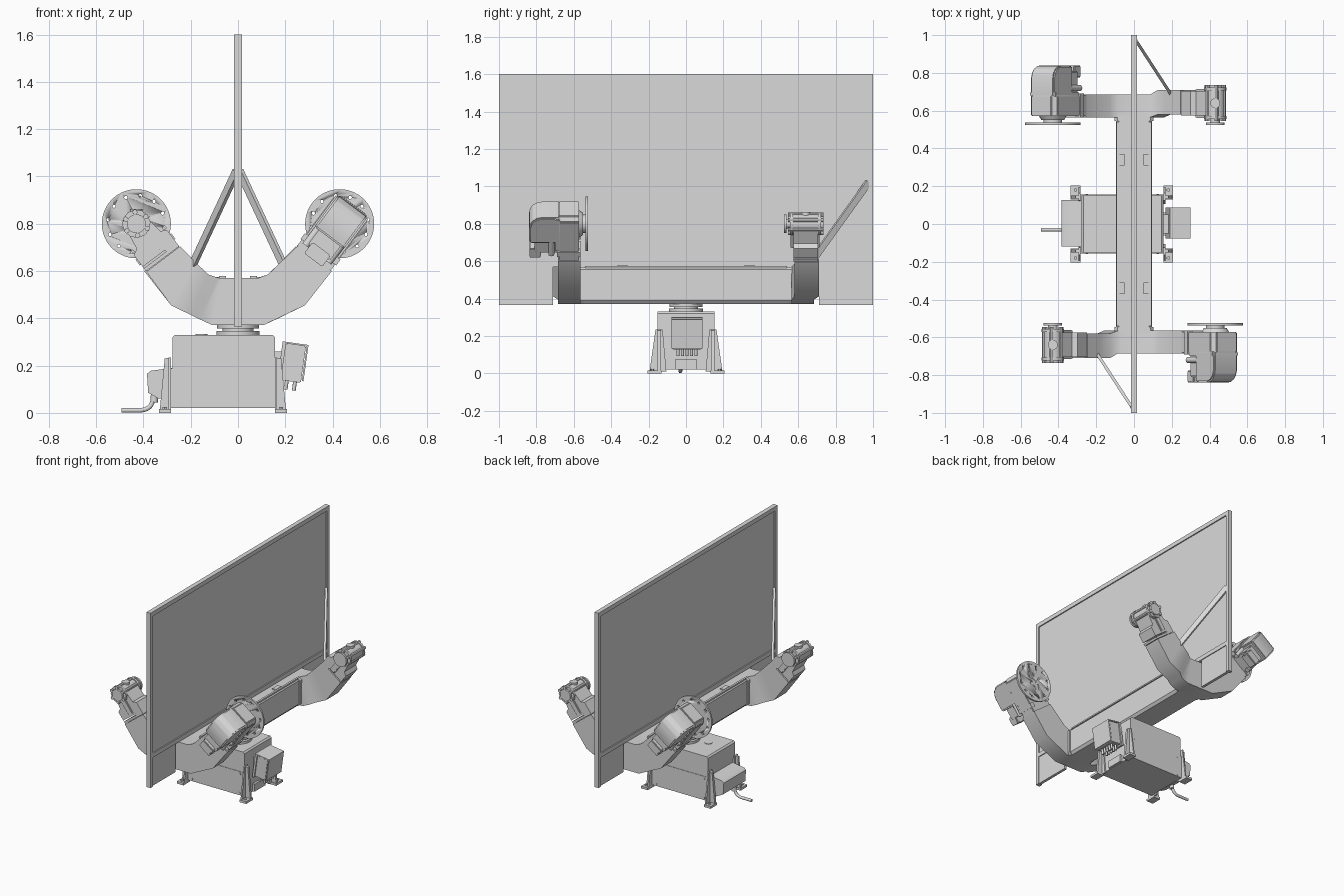
import bpy, bmesh, math
from mathutils import Matrix, Vector

cube = bpy.data.objects.get("Cube")
if cube:
    bpy.data.objects.remove(cube, do_unlink=True)

grey = bpy.data.materials.new("light grey")
grey.use_nodes = True
grey.diffuse_color = (0.7, 0.7, 0.7, 1)
grey.node_tree.nodes["Principled BSDF"].inputs["Base Color"].default_value = (0.7, 0.7, 0.7, 1)
I = Matrix.Identity(4)
T = Matrix.Translation


def finish(name, bm, m=I, bevel=0):
    """Turn a bmesh into an object, smooth with sharp edges kept."""
    if bevel:
        bmesh.ops.bevel(bm, geom=bm.edges[:], offset=bevel, segments=2, affect='EDGES')
    bmesh.ops.transform(bm, matrix=m, verts=bm.verts[:])
    bmesh.ops.recalc_face_normals(bm, faces=bm.faces[:])
    for f in bm.faces:
        f.smooth = True
    for e in bm.edges:
        e.smooth = len(e.link_faces) == 2 and e.calc_face_angle(0) < 0.6
    me = bpy.data.meshes.new(name)
    bm.to_mesh(me)
    bm.free()
    me.materials.append(grey)
    ob = bpy.data.objects.new(name, me)
    bpy.context.collection.objects.link(ob)
    return ob


def box(name, x, y, z, m=I, bevel=0):
    bm = bmesh.new()
    s = Matrix.Diagonal((x[1] - x[0], y[1] - y[0], z[1] - z[0], 1))
    c = Vector(((x[0] + x[1]) / 2, (y[0] + y[1]) / 2, (z[0] + z[1]) / 2))
    bmesh.ops.create_cube(bm, size=1, matrix=T(c) @ s)
    return finish(name, bm, m, bevel)


def prism(name, pts, y0, y1, m=I, bevel=0):
    """Extrude an (x, z) outline along y."""
    bm = bmesh.new()
    f = bm.faces.new([bm.verts.new((x, y0, z)) for x, z in pts])
    r = bmesh.ops.extrude_face_region(bm, geom=[f])
    vs = [v for v in r['geom'] if isinstance(v, bmesh.types.BMVert)]
    bmesh.ops.translate(bm, verts=vs, vec=(0, y1 - y0, 0))
    return finish(name, bm, m, bevel)


def add_rod(bm, p0, p1, r, n=32, r2=None):
    a, b = Vector(p0), Vector(p1)
    q = (b - a).to_track_quat('Z', 'Y').to_matrix().to_4x4()
    bmesh.ops.create_cone(bm, cap_ends=True, segments=n, radius1=r, radius2=r if r2 is None else r2,
                          depth=(b - a).length, matrix=T((a + b) / 2) @ q)


def rods(name, items, m=I, n=32):
    bm = bmesh.new()
    for it in items:
        add_rod(bm, it[0], it[1], it[2], n, it[3] if len(it) > 3 else None)
    return finish(name, bm, m)


def ring(count, r, y0, y1, size, phase=0.0):
    out = []
    for i in range(count):
        a = 2 * math.pi * (i + phase) / count
        x, z = r * math.cos(a), r * math.sin(a)
        out.append(((x, y0, z), (x, y1, z), size))
    return out


# Dividing screen with frame
box("screen_panel", (-0.008, 0.008), (-0.98, 0.98), (0.59, 1.58))
box("screen_top_rail", (-0.016, 0.016), (-1, 1), (1.57, 1.6))
box("screen_mid_rail", (-0.016, 0.016), (-0.98, 0.98), (0.57, 0.6))
for s in (-1, 1):
    side = "front" if s < 0 else "back"
    box(side + "_screen_post", (-0.016, 0.016), sorted((s * 0.972, s)), (0.365, 1.59))
    box(side + "_screen_cheek", (-0.01, 0.01), sorted((s * 0.71, s * 0.98)), (0.367, 0.58))

# Main beam with end collars and edge strips
beam = [(-0.095, 0.39), (-0.08, 0.372), (0.08, 0.372), (0.095, 0.39),
        (0.095, 0.555), (0.08, 0.57), (-0.08, 0.57), (-0.095, 0.555)]
prism("main_beam", beam, -0.58, 0.58)
for s in (-1, 1):
    prism("beam_collar", [(x * 1.08, z) for x, z in beam], s * 0.545, s * 0.58)
    box("beam_strip", sorted((s * 0.078, s * 0.092)), (-0.54, 0.54), (0.565, 0.575))
    for y in (-0.34, 0.34):
        box("beam_clip", sorted((s * 0.05, s * 0.08)), (y - 0.03, y + 0.03), (0.568, 0.578))

# Cross arm stations: bottom x, z, top x, z, outer y, inner y
sections = [(-0.388, 0.597, -0.245, 0.705, -0.71, -0.58), (-0.283, 0.455, -0.18, 0.638, -0.71, -0.58),
            (-0.195, 0.412, -0.127, 0.586, -0.71, -0.58), (-0.16, 0.395, -0.085, 0.572, -0.685, -0.565),
            (-0.11, 0.372, -0.07, 0.57, -0.685, -0.565), (0.11, 0.372, 0.085, 0.57, -0.685, -0.565),
            (0.283, 0.455, 0.127, 0.586, -0.685, -0.565), (0.397, 0.60, 0.254, 0.708, -0.685, -0.565)]
TILT = math.atan2(0.6, 0.8)
SIDE = Matrix.Rotation(math.pi / 2, 4, 'Z')


def station(end, E):
    # Bent cross arm
    bm = bmesh.new()
    loops = [[bm.verts.new(p) for p in ((xb, yo, zb), (xt, yo, zt), (xt, yi, zt), (xb, yi, zb))]
             for xb, zb, xt, zt, yo, yi in sections]
    for a, b in zip(loops, loops[1:]):
        for i in range(4):
            j = (i + 1) % 4
            bm.faces.new((a[i], a[j], b[j], b[i]))
    bm.faces.new(loops[0])
    bm.faces.new(loops[-1])
    finish(end + "_cross_arm", bm, E)

    # Drive head on the +x side
    H = E @ T((0.43, 0, 0.80)) @ Matrix.Rotation(TILT, 4, 'Y')
    prism(end + "_drive_housing", [(-0.088, -0.185), (0.088, -0.185), (0.088, 0.075), (0.065, 0.1),
                                   (-0.065, 0.1), (-0.088, 0.075)], -0.68, -0.572, H, 0.004)
    for s in (-1, 1):
        box(end + "_drive_clamp", sorted((s * 0.06, s * 0.094)), (-0.69, -0.565), (-0.15, -0.12), H)
    rods(end + "_drive_hub", [((0, -0.575, 0), (0, -0.55, 0), 0.075, 0.06),
                              ((0, -0.555, 0), (0, -0.53, 0), 0.05)], H)
    disc = rods(end + "_face_plate", [((0, -0.537, 0), (0, -0.525, 0), 0.146)], H, 64)
    holes = rods("hole_cutter", ring(12, 0.12, -0.56, -0.5, 0.007, 0.5) + ring(6, 0.04, -0.531, -0.5, 0.005)
                 + [((0, -0.531, 0), (0, -0.5, 0), 0.018)], H, 12)
    holes.hide_render = True
    mod = disc.modifiers.new("holes", 'BOOLEAN')
    mod.operation, mod.object, mod.solver = 'DIFFERENCE', holes, 'EXACT'
    bpy.context.view_layer.objects.active = disc
    bpy.ops.object.modifier_apply(modifier=mod.name)
    bpy.data.objects.remove(holes, do_unlink=True)

    # Motor with rounded cover, neck and connector
    cover = [(-0.675, -0.075), (-0.835, -0.075), (-0.84, -0.06), (-0.84, 0.03), (-0.83, 0.06),
             (-0.81, 0.083), (-0.78, 0.095), (-0.675, 0.095)]
    prism(end + "_motor_cover", cover, -0.078, 0.078, H @ SIDE, 0.008)
    box(end + "_motor_flange", (-0.085, 0.085), (-0.70, -0.675), (-0.12, 0.09), H, 0.004)
    box(end + "_motor_neck", (-0.055, 0.06), (-0.81, -0.675), (-0.15, -0.07), H, 0.005)
    box(end + "_motor_connector", (-0.045, 0.05), (-0.838, -0.775), (-0.19, -0.13), H, 0.005)
    rods(end + "_motor_plugs", [((x, -0.72, -0.16), (x, -0.72, -0.06), 0.016) for x in (-0.06, 0.06)], H, 12)

    # Tail bearing on the -x side
    L = E @ T((-0.43, 0, 0.80)) @ Matrix.Rotation(-TILT, 4, 'Y')
    prism(end + "_tail_pedestal", [(-0.088, -0.185), (0.088, -0.185), (0.088, -0.1), (0.062, -0.085),
                                   (0.05, 0.0), (-0.05, 0.0), (-0.062, -0.085), (-0.088, -0.1),
                                   (-0.088, -0.162), (0.03, -0.162), (0.03, -0.17), (-0.088, -0.17)],
          -0.705, -0.575, L)
    box(end + "_tail_rib", (-0.02, 0.02), (-0.715, -0.56), (-0.15, -0.02), L, 0.004)
    rods(end + "_tail_bearing", [((0, -0.715, 0), (0, -0.56, 0), 0.052), ((0, -0.735, 0), (0, -0.715, 0), 0.04),
                                 ((0, -0.56, 0), (0, -0.535, 0), 0.025),
                                 ((0, -0.537, 0), (0, -0.523, 0), 0.05)], L)
    rods(end + "_tail_flanges", [((0, -0.722, 0), (0, -0.706, 0), 0.06), ((0, -0.572, 0), (0, -0.556, 0), 0.06)], L, 12)
    rods(end + "_tail_bolts", ring(6, 0.05, -0.735, -0.545, 0.011), L, 8)
    rods(end + "_tail_cap", [((-0.43, -0.64, 0.80), (-0.43, -0.64, 0.862), 0.026)], E, 20)

    # Diagonal brace up to the screen post
    a, b = Vector((-0.19, -0.695, 0.63)), Vector((-0.008, -0.975, 1.02))
    d = (b - a).normalized()
    n = Vector((0.84, 0.545, 0))
    n = (n - d * n.dot(d)).normalized()
    w = d.cross(n)
    R = Matrix((n, w, d)).transposed().to_4x4()
    box(end + "_brace", (-0.008, 0.008), (-0.018, 0.018), (0, (b - a).length), E @ T(a) @ R)


station("front", I)
station("back", Matrix.Rotation(math.pi, 4, 'Z'))

# Base cabinet and turntable
box("base_lower", (-0.283, 0.156), (-0.155, 0.155), (0.02, 0.187))
prism("base_upper", [(-0.278, 0.185), (0.156, 0.185), (0.156, 0.32), (0.146, 0.33),
                     (-0.268, 0.33), (-0.278, 0.32)], -0.152, 0.152)
rods("turntable", [((0, 0, 0.325), (0, 0, 0.347), 0.092), ((0, 0, 0.34), (0, 0, 0.365), 0.065),
                   ((0, 0, 0.356), (0, 0, 0.375), 0.088)], n=48)
rods("base_top_plug", [((-0.155, -0.03, 0.32), (-0.155, -0.03, 0.333), 0.025)])
screws = [(x, z) for x in (-0.25, 0.125) for z in (0.035, 0.17)]
rods("base_screws", [((x, -0.158, z), (x, 0.158, z), 0.007) for x, z in screws], n=12)

# Gusseted legs with foot pads
for x0, x1, tag in ((-0.335, -0.283, "right"), (0.156, 0.207, "left")):
    sgn = 1 if x0 > 0 else -1
    xi, xo = (x0, x1) if sgn > 0 else (x1, x0)
    for s in (-1, 1):
        box(tag + "_foot_pad", (x0, x1), sorted((s * 0.13, s * 0.205)), (0, 0.016))
        prism(tag + "_leg_plate", [(s * 0.105, 0.01), (s * 0.195, 0.01), (s * 0.163, 0.235), (s * 0.125, 0.235)],
              -xi, -(xi + sgn * 0.01), SIDE)
        prism(tag + "_leg_web", [(xi, 0.01), (xo - sgn * 0.004, 0.01), (xi + sgn * 0.027, 0.23), (xi, 0.235)],
              s * 0.135, s * 0.152)
        rods(tag + "_foot_bolt", [((xo - sgn * 0.025, s * 0.18, 0.01), (xo - sgn * 0.025, s * 0.18, 0.024), 0.01)], n=6)

# Tilted control box with its bracket and plugs
C = T((0.237, 0.005, 0.21)) @ Matrix.Rotation(math.radians(-8), 4, 'Y').inverted()
box("control_box", (-0.045, 0.04), (-0.078, 0.078), (-0.078, 0.078), C, 0.004)
box("control_box_back", (-0.06, -0.045), (-0.083, 0.083), (-0.085, 0.085), C)
box("control_box_cover", (0.043, 0.05), (-0.083, 0.083), (-0.07, 0.085), C)
box("control_box_hood", (-0.045, 0.05), (-0.083, 0.083), (0.078, 0.085), C)
rods("control_plugs", [((x, y * 0.024, -0.115), (x, y * 0.024, -0.07), 0.008)
                       for x in (-0.02, 0.015) for y in range(-2, 3)], C, 12)
box("control_mount", (0.15, 0.2), (-0.05, 0.05), (0.15, 0.26))
box("side_plate", (0.15, 0.172), (-0.06, 0.06), (0.022, 0.075))

# Cable inlet box and cable
prism("cable_inlet", [(-0.28, 0.06), (-0.335, 0.06), (-0.38, 0.085), (-0.385, 0.165), (-0.37, 0.178),
                      (-0.28, 0.19)], -0.12, 0.128)
crv = bpy.data.curves.new("cable", 'CURVE')
crv.dimensions, crv.bevel_depth, crv.bevel_resolution, crv.use_fill_caps = '3D', 0.01, 3, True
sp = crv.splines.new('NURBS')
path = [(-0.355, 0.1), (-0.357, 0.06), (-0.37, 0.025), (-0.40, 0.011), (-0.44, 0.011), (-0.493, 0.011)]
sp.points.add(len(path) - 1)
for p, (x, z) in zip(sp.points, path):
    p.co = (x, -0.03, z, 1)
sp.use_endpoint_u, sp.order_u = True, 3
crv.materials.append(grey)
bpy.context.collection.objects.link(bpy.data.objects.new("power_cable", crv))
rods("cable_gland", [((-0.355, -0.03, 0.045), (-0.352, -0.03, 0.09), 0.016)], n=12)
